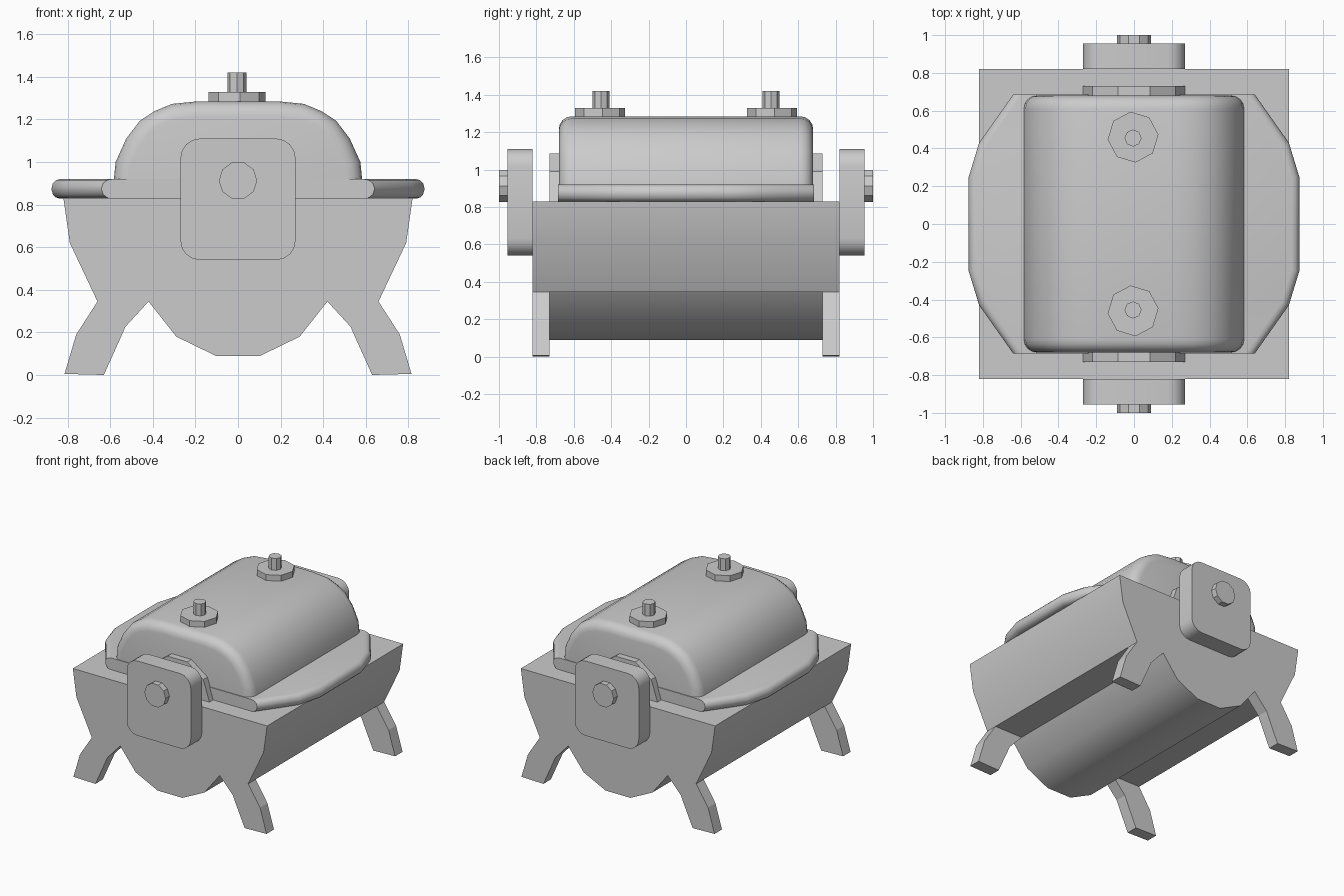
import bpy, bmesh, math
from mathutils import Vector

old = bpy.data.objects.get("Cube")
if old:
    bpy.data.objects.remove(old, do_unlink=True)

GREY = (0.6, 0.6, 0.6, 1)
metal = bpy.data.materials.new("grey metal")
metal.use_nodes = True
metal.diffuse_color = GREY
metal.node_tree.nodes["Principled BSDF"].inputs["Base Color"].default_value = GREY


def prism(name, points, start, end, axis="Y", bevel=0.0, segments=4, picks=None, smooth=None):
    """Extrude a closed outline along Y (outline in XZ) or Z (outline in XY)."""
    place = (lambda p, d: (p[0], d, p[1])) if axis == "Y" else (lambda p, d: (p[0], p[1], d))
    bm = bmesh.new()
    lower = bm.faces.new([bm.verts.new(place(p, start)) for p in points])
    extruded = bmesh.ops.extrude_face_region(bm, geom=[lower], use_keep_orig=True)
    offset = Vector(place((0, 0), end - start))
    verts = [v for v in extruded["geom"] if isinstance(v, bmesh.types.BMVert)]
    bmesh.ops.translate(bm, verts=verts, vec=offset)
    bmesh.ops.recalc_face_normals(bm, faces=bm.faces[:])
    if bevel:
        edges = [e for e in bm.edges if picks(e)]
        bmesh.ops.bevel(bm, geom=edges, offset=bevel, segments=segments,
                        profile=0.5, affect="EDGES", clamp_overlap=True)
    mesh = bpy.data.meshes.new(name)
    bm.to_mesh(mesh)
    bm.free()
    mesh.materials.append(metal)
    obj = bpy.data.objects.new(name, mesh)
    bpy.context.collection.objects.link(obj)
    if smooth:
        bpy.ops.object.select_all(action="DESELECT")
        obj.select_set(True)
        bpy.context.view_layer.objects.active = obj
        bpy.ops.object.shade_smooth_by_angle(angle=math.radians(smooth))
    return obj


def mirrored(half):
    """Close a right-hand half outline with its reflection in x."""
    return half + [(-x, z) for x, z in reversed(half)]


def ring(cx, cy, radius, sides, turn=0.0):
    step = math.tau / sides
    return [(cx + radius * math.cos(i * step + turn), cy + radius * math.sin(i * step + turn))
            for i in range(sides)]


def along_y(edge):
    return abs(edge.verts[0].co.y - edge.verts[1].co.y) > 0.001


# Trough with a narrow rounded belly
trough = [(0.82, 0.83), (0.79, 0.62), (0.66, 0.345), (0.42, 0.345), (0.29, 0.18), (0.105, 0.09)]
prism("trough", mirrored(trough), -0.82, 0.82, smooth=30)

# Four splayed legs
leg = [(0.66, 0.345), (0.76, 0.19), (0.815, 0.005), (0.63, 0.0), (0.54, 0.2), (0.53, 0.225), (0.42, 0.345)]
for side, sx in (("left", 1), ("right", -1)):
    for end, sy in (("front", -1), ("back", 1)):
        prism(f"{end}_{side}_leg", [(x * sx, z) for x, z in leg], sy * 0.73, sy * 0.82)

# Flange between trough and lid, rounded on its projecting sides
flange = [(0.64, -0.685), (0.82, -0.43), (0.875, -0.25), (0.875, 0.25), (0.82, 0.43), (0.64, 0.685)]
prism("lid_flange", mirrored(flange), 0.828, 0.92, axis="Z", bevel=0.04, segments=3, smooth=35,
      picks=lambda e: abs(e.verts[0].co.z - e.verts[1].co.z) < 0.001
      and abs(e.verts[0].co.x + e.verts[1].co.x) > 0.1)

# Domed lid with rounded ends
lid = [(0.585, 0.9), (0.575, 1.0), (0.525, 1.11), (0.46, 1.195), (0.39, 1.24), (0.31, 1.273), (0.19, 1.285)]
prism("lid", mirrored(lid), -0.68, 0.68, bevel=0.07, smooth=35,
      picks=lambda e: not along_y(e) and e.verts[0].co.z + e.verts[1].co.z > 1.85)

# Fittings at each end, and the two caps on the lid
for end, s in (("front", -1), ("back", 1)):
    prism(f"{end}_washer", ring(0, 0.83, 0.27, 10), s * 0.67, s * 0.73)
    plate = [(0.27, 0.54), (0.27, 1.11), (-0.27, 1.11), (-0.27, 0.54)]
    prism(f"{end}_plate", plate, s * 0.82, s * 0.955, bevel=0.09, picks=along_y, smooth=30)
    prism(f"{end}_bolt", ring(0, 0.913, 0.09, 10), s * 0.95, s * 1.0)
    prism(f"{end}_cap", ring(-0.005, s * 0.46, 0.135, 8, 0.1), 1.27, 1.33, axis="Z")
    prism(f"{end}_cap_pin", ring(-0.005, s * 0.455, 0.045, 8), 1.32, 1.42, axis="Z")
